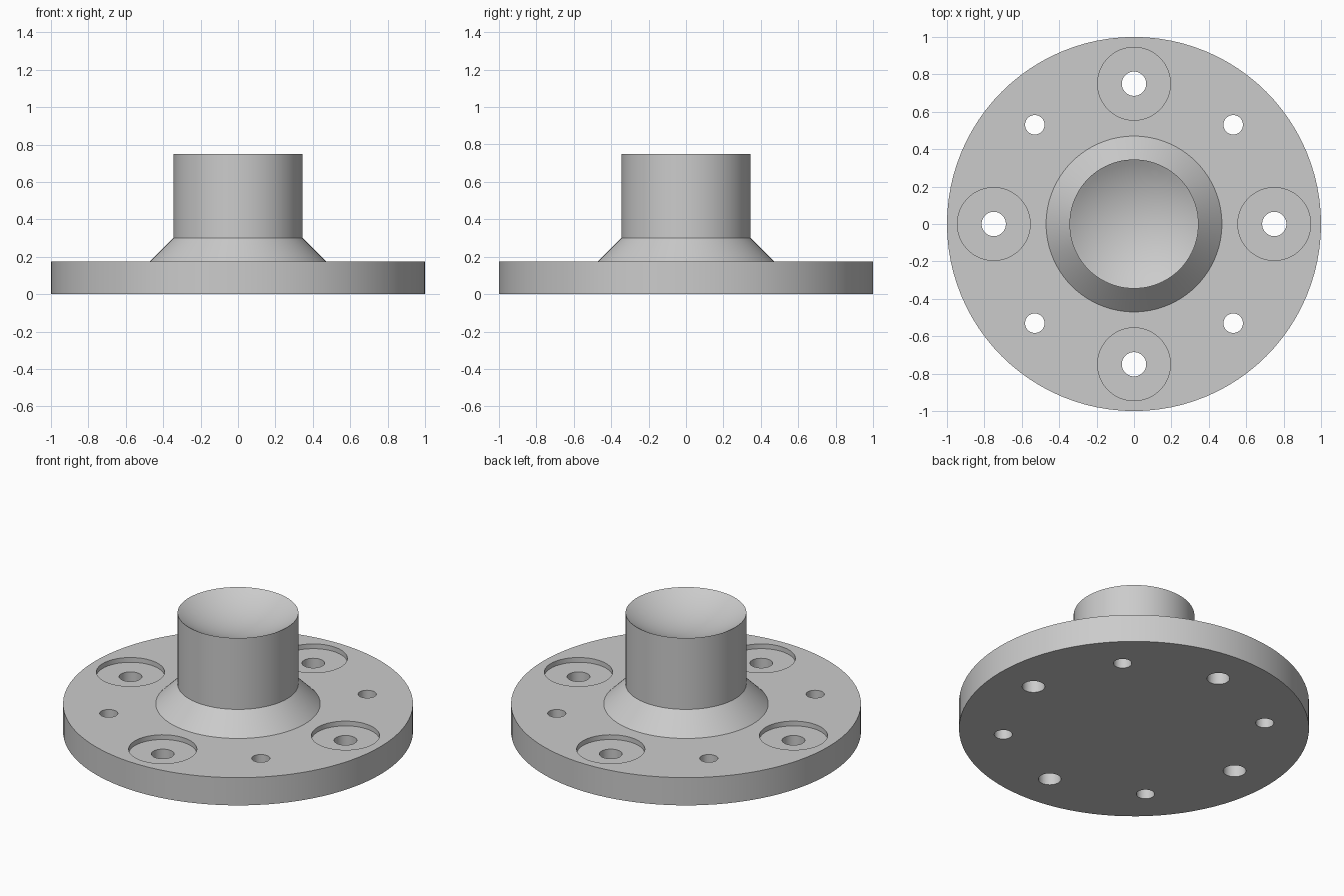
import bpy, bmesh, math
from mathutils import Matrix, Vector

cube = bpy.data.objects.get("Cube")
if cube:
    bpy.data.objects.remove(cube, do_unlink=True)

PLATE_TOP, NECK_Z, TOP = 0.175, 0.30, 0.75
PLATE_R, CONE_R, NECK_R = 1.0, 0.47, 0.345
BOLT_CIRCLE = 0.75
DISH_DEPTH = 0.1
SIDES = 96

grey = bpy.data.materials.new("machined_grey")
grey.use_nodes = True
colour = (0.6, 0.6, 0.6, 1)
grey.diffuse_color = colour
grey.node_tree.nodes["Principled BSDF"].inputs["Base Color"].default_value = colour


def make_object(name, bm):
    bmesh.ops.recalc_face_normals(bm, faces=bm.faces)
    mesh = bpy.data.meshes.new(name)
    bm.to_mesh(mesh)
    bm.free()
    obj = bpy.data.objects.new(name, mesh)
    bpy.context.collection.objects.link(obj)
    mesh.materials.append(grey)
    return obj


def lathe(name, profile):
    """Spin an (r, z) profile around the z axis."""
    bm = bmesh.new()
    verts = [bm.verts.new((r, 0, z)) for r, z in profile]
    edges = [bm.edges.new(pair) for pair in zip(verts, verts[1:])]
    bmesh.ops.spin(bm, geom=verts + edges, cent=(0, 0, 0), axis=(0, 0, 1),
                   angle=math.tau, steps=SIDES, use_duplicate=False)
    bmesh.ops.remove_doubles(bm, verts=bm.verts, dist=1e-5)
    return make_object(name, bm)


def ring_cutter(name, radius, bottom, top, start):
    """Four upright cylinders spaced evenly on the bolt circle."""
    bm = bmesh.new()
    for i in range(4):
        a = start + i * math.tau / 4
        centre = Vector((math.cos(a) * BOLT_CIRCLE, math.sin(a) * BOLT_CIRCLE, (bottom + top) / 2))
        bmesh.ops.create_cone(bm, cap_ends=True, segments=48, radius1=radius, radius2=radius,
                              depth=top - bottom, matrix=Matrix.Translation(centre))
    obj = make_object(name, bm)
    obj.hide_render = True
    return obj


# Shallow spherical dish in the top of the hub
sphere_r = (NECK_R ** 2 + DISH_DEPTH ** 2) / (2 * DISH_DEPTH)
rim_angle = math.asin(NECK_R / sphere_r)
dish = []
for i in range(12, -1, -1):
    a = rim_angle * i / 12
    dish.append((sphere_r * math.sin(a), TOP - DISH_DEPTH + sphere_r * (1 - math.cos(a))))

# Plate, conical fillet and hub as one turned body
flange = lathe("flange_with_hub", [
    (0, 0), (PLATE_R, 0), (PLATE_R, PLATE_TOP), (CONE_R, PLATE_TOP), (NECK_R, NECK_Z)] + dish)

# Counterbores, bolt holes and the smaller holes between them
cutters = [
    ring_cutter("counterbore_cutter", 0.195, PLATE_TOP - 0.03, PLATE_TOP + 0.1, 0),
    ring_cutter("bolt_hole_cutter", 0.065, -0.1, PLATE_TOP + 0.1, 0),
    ring_cutter("pin_hole_cutter", 0.052, -0.1, PLATE_TOP + 0.1, math.pi / 4),
]
bpy.ops.object.select_all(action='DESELECT')
bpy.context.view_layer.objects.active = flange
flange.select_set(True)
for cutter in cutters:
    mod = flange.modifiers.new(cutter.name, 'BOOLEAN')
    mod.operation = 'DIFFERENCE'
    mod.solver = 'EXACT'
    mod.object = cutter
    bpy.ops.object.modifier_apply(modifier=mod.name)
    bpy.data.objects.remove(cutter, do_unlink=True)

bpy.ops.object.shade_smooth_by_angle(angle=math.radians(25))
